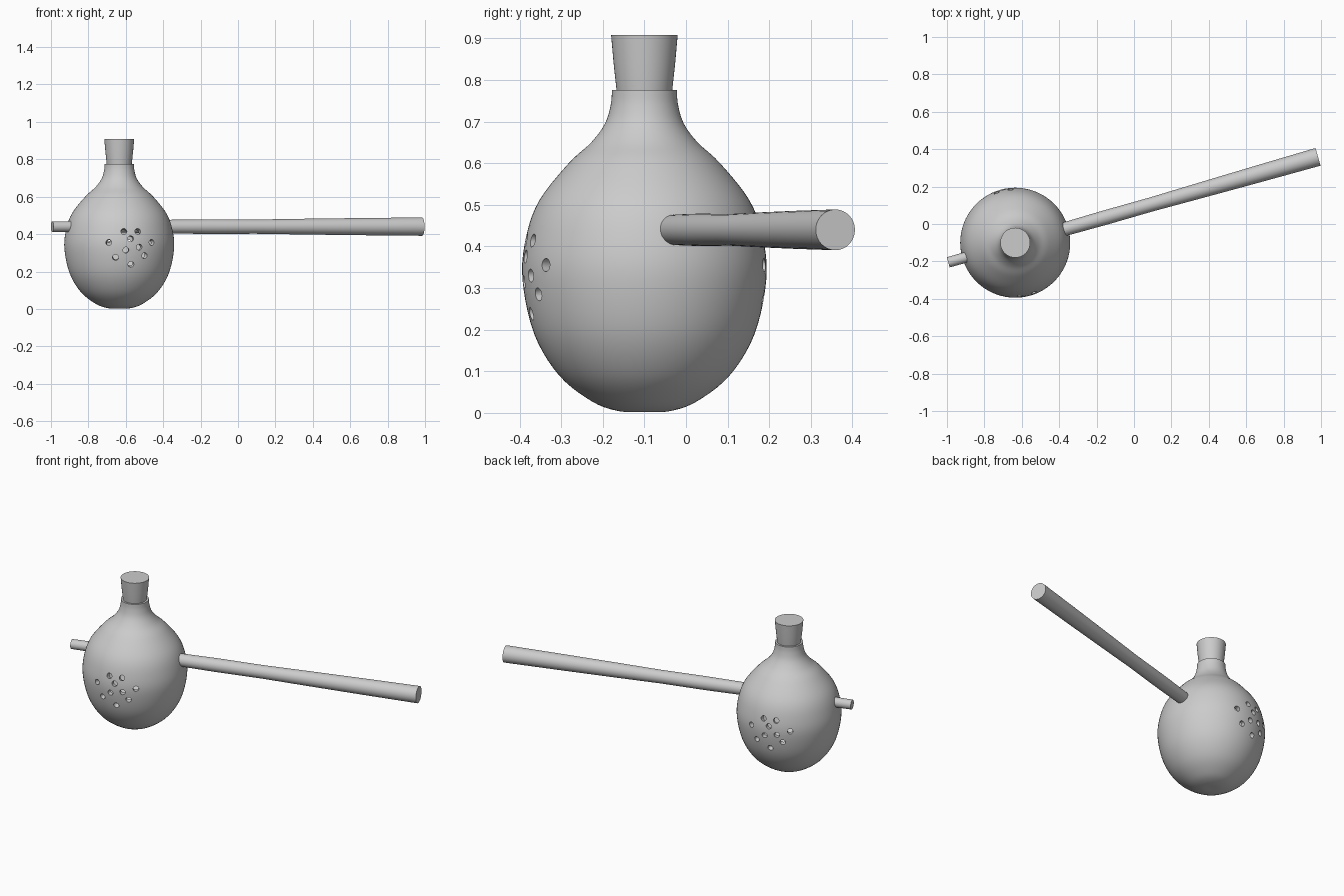
import bpy, bmesh, math
from mathutils import Vector, Matrix

if "Cube" in bpy.data.objects:
    bpy.data.objects.remove(bpy.data.objects["Cube"])

CX, CY = -0.635, -0.10


def smooth_profile(pts, steps=5):
    """Catmull-Rom interpolation of (radius, z) points."""
    out = []
    for i in range(len(pts) - 1):
        p0, p1, p2, p3 = (Vector(pts[min(max(k, 0), len(pts) - 1)]) for k in range(i - 1, i + 3))
        for s in range(steps):
            t = s / steps
            out.append(0.5 * (2 * p1 + (p2 - p0) * t + (2 * p0 - 5 * p1 + 4 * p2 - p3) * t * t
                              + (3 * p1 - p0 - 3 * p2 + p3) * t ** 3))
    return [(max(v[0], 0.0), v[1]) for v in out] + [tuple(pts[-1])]


def lathe(name, profile, segs, matrix):
    """Closed solid of revolution; radius 0 at both ends makes poles."""
    bm = bmesh.new()
    rings = []
    for r, z in profile:
        n = 1 if r < 1e-5 else segs
        rings.append([bm.verts.new((r * math.cos(2 * math.pi * k / segs),
                                    r * math.sin(2 * math.pi * k / segs), z)) for k in range(n)])
    for a, b in zip(rings, rings[1:]):
        for k in range(segs):
            j = (k + 1) % segs
            quad = [a[k % len(a)], a[j % len(a)], b[j % len(b)], b[k % len(b)]]
            bm.faces.new(list(dict.fromkeys(quad)))
    bmesh.ops.recalc_face_normals(bm, faces=bm.faces)
    bm.transform(matrix)
    mesh = bpy.data.meshes.new(name)
    bm.to_mesh(mesh)
    bm.free()
    ob = bpy.data.objects.new(name, mesh)
    bpy.context.collection.objects.link(ob)
    return ob


def select(ob):
    bpy.ops.object.select_all(action='DESELECT')
    ob.select_set(True)
    bpy.context.view_layer.objects.active = ob


def smooth(ob):
    select(ob)
    bpy.ops.object.shade_smooth_by_angle(angle=math.radians(35))


axis = Matrix.Translation((CX, CY, 0))

# Hollow gourd body with an open neck
outer = smooth_profile([(0, 0.002), (0.06, 0.004), (0.125, 0.027), (0.205, 0.09), (0.265, 0.19),
                        (0.293, 0.32), (0.285, 0.42), (0.253, 0.51), (0.182, 0.60),
                        (0.128, 0.65), (0.095, 0.695), (0.081, 0.74), (0.078, 0.776)])
inner = smooth_profile([(0.062, 0.776), (0.066, 0.69), (0.15, 0.60), (0.225, 0.51), (0.257, 0.42),
                        (0.265, 0.32), (0.238, 0.20), (0.18, 0.108), (0.10, 0.045), (0, 0.03)])
body = lathe("gourd_body", outer + inner, 72, axis)

# Sound holes: same pattern on the front and, turned half round, on the back
holes = [(-0.69, 0.355), (-0.61, 0.415), (-0.535, 0.415), (-0.575, 0.375), (-0.465, 0.355),
         (-0.53, 0.33), (-0.60, 0.315), (-0.655, 0.275), (-0.50, 0.285), (-0.57, 0.235)]
bm = bmesh.new()
for side in (1, -1):
    for x, z in holes:
        dx = x - CX
        d = Vector((side * dx, -side * math.sqrt(0.288 ** 2 - dx ** 2), z - 0.33)).normalized()
        m = (Matrix.Translation(Vector((CX, CY, 0.33)) + d * 0.28)
             @ d.to_track_quat('Z', 'Y').to_matrix().to_4x4())
        bmesh.ops.create_cone(bm, cap_ends=True, segments=14, radius1=0.016, radius2=0.016,
                              depth=0.10, matrix=m)
mesh = bpy.data.meshes.new("hole_cutter")
bm.to_mesh(mesh)
bm.free()
cutter = bpy.data.objects.new("hole_cutter", mesh)
bpy.context.collection.objects.link(cutter)
cutter.hide_render = True
mod = body.modifiers.new("holes", 'BOOLEAN')
mod.operation, mod.solver, mod.object = 'DIFFERENCE', 'EXACT', cutter
select(body)
bpy.ops.object.modifier_apply(modifier=mod.name)
bpy.data.objects.remove(cutter)
smooth(body)

# Tapered stopper pushed into the neck
smooth(lathe("stopper", [(0, 0.70), (0.056, 0.70), (0.067, 0.776), (0.074, 0.84), (0.08, 0.908),
                         (0, 0.908)], 48, axis))

# Long tapered stick running right through the body
start, end = Vector((-0.993, -0.205, 0.44)), Vector((0.984, 0.359, 0.44))
run = end - start
L = run.length
stick = [(0, 0), (0.028, 0), (0.031, 0.18 * L), (0.037, 0.33 * L), (0.039, 0.42 * L),
         (0.038, 0.55 * L), (0.042, 0.68 * L), (0.046, 0.84 * L), (0.049, L), (0, L)]
place = Matrix.Translation(start) @ run.to_track_quat('Z', 'Y').to_matrix().to_4x4()
smooth(lathe("handle_stick", stick, 32, place))
